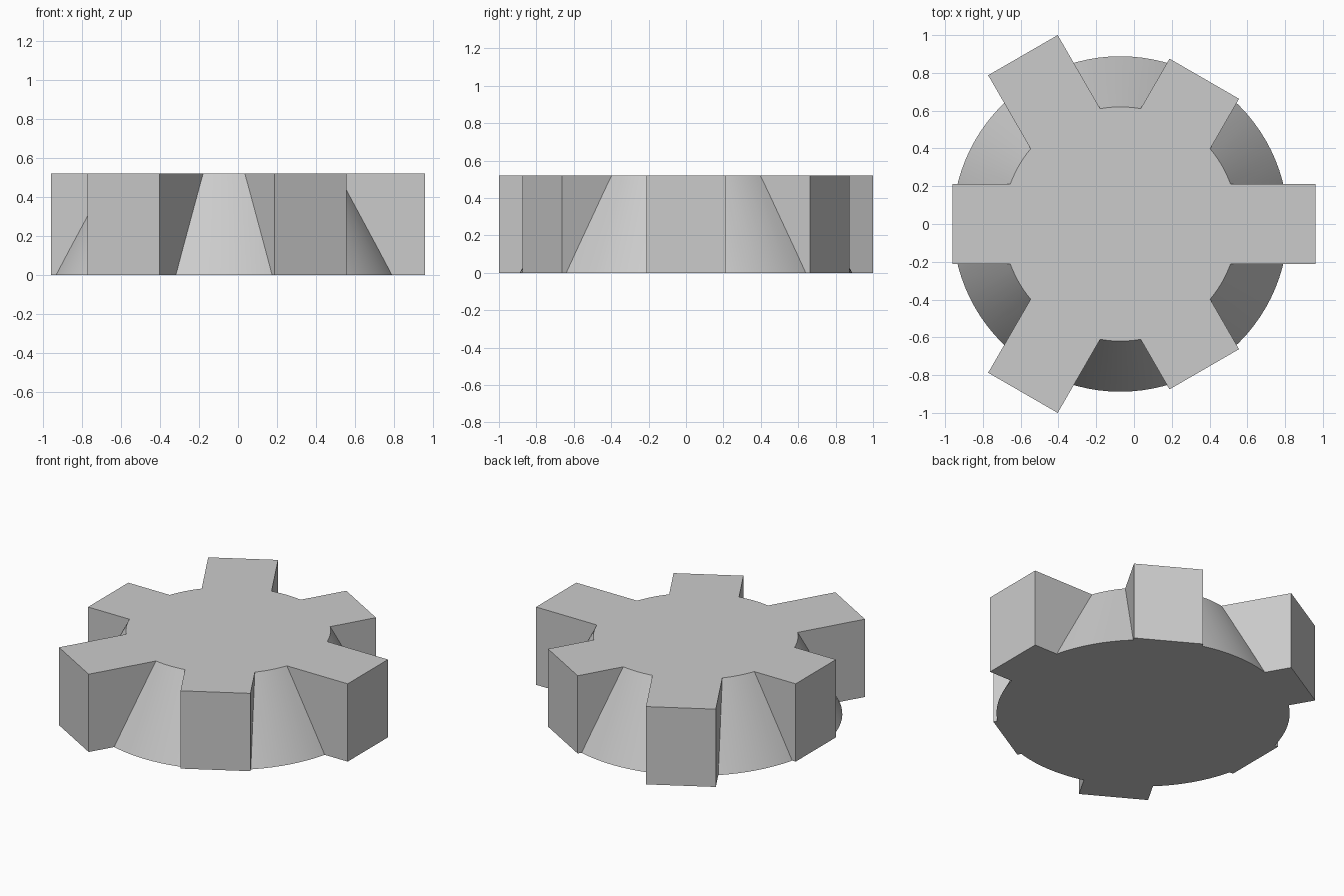
import bpy, bmesh
from math import cos, sin, pi
from mathutils import Matrix, Vector

if "Cube" in bpy.data.objects:
    bpy.data.objects.remove(bpy.data.objects["Cube"])

HEIGHT = 0.52
HALF_WIDTH = 0.2125
LONG, SHORT = 1.032, 0.888
BASE_R, TOP_R = 0.888, 0.62
CENTER = Vector((-0.072, 0, 0))

grey = bpy.data.materials.new("plain grey")
grey.use_nodes = True
color = (0.6, 0.6, 0.6, 1)
grey.diffuse_color = color
grey.node_tree.nodes["Principled BSDF"].inputs["Base Color"].default_value = color


def add_object(name, bm):
    bmesh.ops.recalc_face_normals(bm, faces=bm.faces)
    mesh = bpy.data.meshes.new(name)
    bm.to_mesh(mesh)
    bm.free()
    mesh.materials.append(grey)
    obj = bpy.data.objects.new(name, mesh)
    obj.location = CENTER
    bpy.context.collection.objects.link(obj)
    return obj


# Tapered hub
bm = bmesh.new()
bmesh.ops.create_cone(bm, cap_ends=True, segments=96, radius1=BASE_R,
                      radius2=TOP_R, depth=HEIGHT,
                      matrix=Matrix.Translation((0, 0, HEIGHT / 2)))
wheel = add_object("toothed_wheel", bm)

# Six square teeth, alternately long and short, as one extruded star
bm = bmesh.new()
outline = []
for i in range(6):
    turn = Matrix.Rotation(i * pi / 3, 3, 'Z')
    reach = SHORT if i % 2 else LONG
    valley = 2 * HALF_WIDTH
    for p in ((reach, -HALF_WIDTH), (reach, HALF_WIDTH),
              (valley * cos(pi / 6), valley * sin(pi / 6))):
        outline.append(bm.verts.new(turn @ Vector((*p, 0))))
face = bm.faces.new(outline)
extruded = bmesh.ops.extrude_face_region(bm, geom=[face])
bmesh.ops.translate(bm, vec=(0, 0, HEIGHT),
                    verts=[v for v in extruded["geom"] if isinstance(v, bmesh.types.BMVert)])
teeth = add_object("teeth_helper", bm)

# Join hub and teeth into one clean solid
union = wheel.modifiers.new("join teeth", 'BOOLEAN')
union.operation = 'UNION'
union.solver = 'EXACT'
union.object = teeth
bpy.ops.object.select_all(action='DESELECT')
wheel.select_set(True)
bpy.context.view_layer.objects.active = wheel
bpy.ops.object.modifier_apply(modifier=union.name)
bpy.data.objects.remove(teeth)

bm = bmesh.new()
bm.from_mesh(wheel.data)
bmesh.ops.dissolve_limit(bm, angle_limit=0.01, verts=bm.verts, edges=bm.edges)
bm.to_mesh(wheel.data)
bm.free()
bpy.ops.object.shade_smooth_by_angle(angle=pi / 9)
